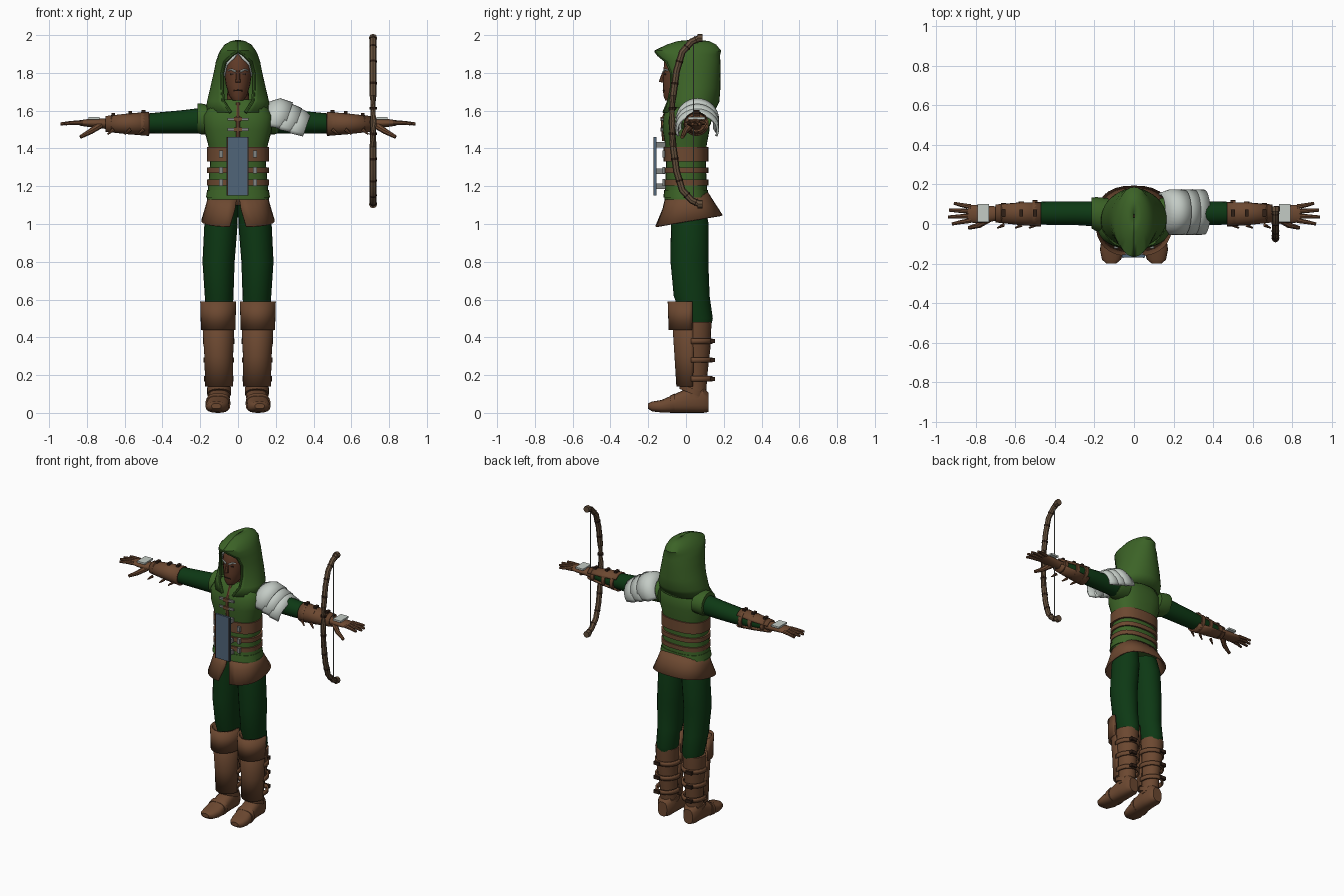
import bpy, bmesh
from math import sin, cos, radians, copysign
from mathutils import Vector

cube = bpy.data.objects.get("Cube")
if cube:
    bpy.data.objects.remove(cube, do_unlink=True)


def material(name, *rgb):
    mat = bpy.data.materials.new(name)
    mat.use_nodes = True
    mat.diffuse_color = (*rgb, 1)
    mat.node_tree.nodes["Principled BSDF"].inputs["Base Color"].default_value = (*rgb, 1)
    return mat


green = material("cloth green", .045, .125, .02)
dark_green = material("dark green", .004, .04, .007)
leather = material("brown leather", .15, .065, .03)
skin_tone = material("brown skin", .115, .042, .02)
pale = material("pale grey", .55, .6, .56)
steel_blue = material("steel blue", .08, .13, .19)
wood = material("bow wood", .13, .08, .045)
metal = material("buckle grey", .22, .23, .22)
shadow_brown = material("dark brown", .03, .014, .008)


def finish(name, bm, mat, mirrored, thick=0):
    """Turn a bmesh into a smooth object, optionally hollow and mirrored across x."""
    bmesh.ops.recalc_face_normals(bm, faces=bm.faces)
    mesh = bpy.data.meshes.new(name)
    bm.to_mesh(mesh)
    bm.free()
    mesh.materials.append(mat)
    mesh.polygons.foreach_set("use_smooth", [True] * len(mesh.polygons))
    mesh.set_sharp_from_angle(angle=radians(38))
    obj = bpy.data.objects.new(name, mesh)
    bpy.context.collection.objects.link(obj)
    if thick:
        solid = obj.modifiers.new("thickness", "SOLIDIFY")
        solid.thickness, solid.offset = thick, 0
    if mirrored:
        obj.modifiers.new("mirror", "MIRROR")
    return obj


def loft(name, mat, axis, rows, mirrored=False, middle=180, thick=0, tilt=0, power=1, count=20):
    """Skin elliptic rows (t, a, b, radius_a, radius_b[, gap]) along an axis.
    With a gap angle the rows are open arcs centred on the middle angle."""
    bm = bmesh.new()
    is_open = len(rows[0]) > 5
    rings = []
    for t, a, b, ra, rb, *gap in rows:
        reach = 180 - (gap[0] if gap else 0)
        ring = []
        for i in range(count + is_open):
            angle = radians(middle + (2 * i / count - 1) * reach)
            s, c = sin(angle), cos(angle)
            u = a + ra * copysign(abs(s) ** power, s)
            drop = -rb * copysign(abs(c) ** power, c)
            v, w = b + drop, t + tilt * drop
            place = {"x": (w, u, v), "y": (u, w, v), "z": (u, v, w)}[axis]
            ring.append(bm.verts.new(place))
        rings.append(ring)
    for low, high in zip(rings, rings[1:]):
        for i in range(count):
            j = (i + 1) % len(low)
            bm.faces.new((low[i], low[j], high[j], high[i]))
    if not is_open:
        bm.faces.new(rings[0])
        bm.faces.new(rings[-1])
    return finish(name, bm, mat, mirrored, thick)


def box(name, mat, centre, size, mirrored=False):
    bm = bmesh.new()
    bmesh.ops.create_cube(bm, size=1)
    bmesh.ops.scale(bm, vec=size, verts=bm.verts)
    bmesh.ops.translate(bm, vec=centre, verts=bm.verts)
    return finish(name, bm, mat, mirrored)


def tube(name, mat, points, radius, tip=1, mirrored=False, sides=8):
    """Tapered round rod through the points."""
    bm = bmesh.new()
    pts = [Vector(p) for p in points]
    rings = []
    for i, p in enumerate(pts):
        along = pts[min(i + 1, len(pts) - 1)] - pts[max(i - 1, 0)]
        turn = Vector((0, 0, 1)).rotation_difference(along)
        r = radius * (1 + (tip - 1) * i / (len(pts) - 1))
        rings.append([bm.verts.new(p + turn @ Vector((r * cos(a), r * sin(a), 0)))
                      for a in (radians(360 * k / sides) for k in range(sides))])
    for low, high in zip(rings, rings[1:]):
        for k in range(sides):
            j = (k + 1) % sides
            bm.faces.new((low[k], low[j], high[j], high[k]))
    bm.faces.new(rings[0])
    bm.faces.new(rings[-1])
    return finish(name, bm, mat, mirrored)


# Trousers
loft("trouser_leg", dark_green, "z", [
    (1.1, .08, .01, .08, .09), (1, .09, .02, .088, .1), (.8, .103, .018, .085, .1),
    (.62, .1, .03, .076, .095), (.5, .1, .06, .07, .082), (.45, .1, .06, .06, .07)], True)

# Boots with shin guard, knee guard and rear straps
loft("boot_shaft", leather, "z", [
    (.08, .1, .045, .058, .06), (.2, .1, .045, .055, .068), (.35, .105, .05, .07, .08),
    (.48, .105, .055, .078, .08)], True)
loft("shin_guard", leather, "z", [
    (.14, .1, .02, .068, .065, 75), (.3, .102, .025, .07, .08, 80),
    (.58, .105, .025, .085, .098, 85)], True, middle=0, thick=.012)
loft("knee_guard", leather, "z", [
    (.44, .105, .015, .084, .1, 80), (.59, .105, .015, .088, .105, 80)],
    True, middle=0, thick=.014)
loft("foot", leather, "y", [
    (.12, .1, .055, .035, .05), (.09, .1, .07, .055, .07), (.02, .1, .068, .055, .068),
    (-.05, .103, .052, .058, .052), (-.13, .11, .035, .062, .033),
    (-.18, .114, .034, .048, .026), (-.2, .115, .036, .025, .014)], True, power=.75)
loft("toe_band", leather, "y", [
    (-.085, .107, .045, .066, .045), (-.06, .105, .052, .065, .052)], True, power=.75)
loft("ankle_band", leather, "z", [
    (.1, .1, .035, .064, .07), (.13, .1, .035, .064, .07)], True, tilt=-.4)
for z in (.18, .28, .38):
    loft("boot_strap", leather, "z", [
        (h, .102, .05, .066 + z / 30, .085, 75) for h in (z - .014, z + .014)],
        True, thick=.012)
    box("boot_buckle", shadow_brown, (.125, .142, z), (.045, .022, .022), True)

# Split skirt
loft("skirt", leather, "z", [
    (1.16, 0, 0, .15, .105, 1), (1.1, 0, .01, .165, .13, 3), (1.015, 0, .015, .19, .175, 9)],
    thick=.01, tilt=.17, power=.8, count=28)

# Vest and straps around the waist
torso = [(1.13, .165, .115), (1.2, .158, .11), (1.32, .148, .105), (1.42, .158, .11),
         (1.5, .18, .125), (1.57, .185, .12), (1.62, .155, .1), (1.66, .08, .07)]
loft("vest", green, "z", [(z, 0, 0, w, d) for z, w, d in torso], power=.8, count=28)
for z, half in ((1.22, .015), (1.285, .015), (1.37, .038)):
    loft("waist_strap", leather, "z", [
        (z + side * half, 0, 0, .163, .118) for side in (-1, 1)], power=.8, count=28)
    box("waist_buckle", metal, (.09, -.117, z), (.02, .014, .036), True)
loft("vest_hem", green, "z", [(1.14, 0, 0, .17, .12), (1.18, 0, 0, .163, .115)],
     power=.8, count=28)
loft("armhole", green, "x", [
    (.13, .04, 1.55, .09, .075), (.19, .05, 1.555, .086, .082),
    (.215, .055, 1.56, .078, .078)], True)

# Chest closure and front plate
tube("chest_seam", leather, [(0, -.08, 1.64), (0, -.122, 1.55), (0, -.115, 1.44)], .012)
for z in (1.5, 1.555):
    box("chest_clasp", metal, (.036, -.125, z), (.04, .014, .014), True)
    box("clasp_leather", leather, (0, -.127, z), (.04, .018, .022))
box("front_plate", steel_blue, (-.003, -.162, 1.305), (.115, .014, .31))
for z in (1.2, 1.28, 1.42):
    box("plate_mount", metal, (0, -.133, z), (.09, .05, .03))
for x in (-.055, .049):
    box("plate_rim", shadow_brown, (x, -.17, 1.305), (.005, .004, .31))

# Sleeves, bracers and hands
loft("sleeve", dark_green, "x", [
    (.15, .05, 1.55, .065, .07), (.3, .055, 1.54, .06, .062), (.42, .055, 1.535, .06, .056),
    (.55, .055, 1.53, .053, .048), (.66, .055, 1.53, .038, .034)], True)
loft("bracer", leather, "x", [
    (.47, .055, 1.53, .063, .059, 35), (.58, .055, 1.53, .055, .05, 25),
    (.7, .055, 1.53, .042, .037, 20)], True, middle=270, thick=.01)
for x, r in ((.5, .066), (.57, .06), (.66, .05)):
    loft("bracer_strap", leather, "x", [
        (x + d, .055, 1.53, r, r - .004) for d in (-.013, .013)], True)
    tube("strap_end", leather, [(x, -.005, 1.5), (x + .03, -.02, 1.475)], .01, .4, True)
    box("bracer_buckle", shadow_brown, (x, .055, 1.53 + r), (.02, .035, .014), True)
loft("palm", leather, "x", [
    (.67, .055, 1.53, .032, .03), (.74, .05, 1.533, .042, .025),
    (.8, .05, 1.535, .046, .02), (.84, .052, 1.535, .042, .014)], True)
for i in range(4):
    y, stretch = .018 + i * .023, (.085, .105, .1, .075)[i]
    spread = (i - 1.5) * .012
    tube("finger", leather, [(.825, y, 1.537), (.835 + stretch / 2, y + spread / 2, 1.535),
                             (.835 + stretch, y + spread, 1.53)], .013, .6, True)
tube("thumb", leather, [(.73, .03, 1.525), (.78, -.005, 1.49), (.835, -.02, 1.46)],
     .02, .5, True)
box("hand_plate", pale, (.762, .055, 1.56), (.06, .09, .012), True)

# Layered guard on the left shoulder
for k in range(3):
    loft("shoulder_guard", pale, "x", [
        (.13 + k * .055, .06, 1.555 - k * .018, .09, .085, 80),
        (.185 + k * .055, .06, 1.55 - k * .02, .11, .11 - k * .006, 72),
        (.255 + k * .05, .06, 1.54 - k * .022, .108, .098 - k * .008, 68)],
        thick=.012, tilt=.35)

# Head and face
loft("neck", skin_tone, "z", [(1.58, 0, .01, .065, .06), (1.72, 0, -.01, .055, .055)])
loft("head", skin_tone, "z", [
    (1.655, 0, -.075, .028, .035), (1.68, 0, -.06, .048, .06), (1.74, 0, -.04, .065, .082),
    (1.8, 0, -.03, .074, .09), (1.87, 0, -.03, .07, .085), (1.91, 0, -.02, .045, .06)])
tube("nose", skin_tone, [(0, -.113, 1.81), (0, -.126, 1.77), (0, -.13, 1.75)], .009, 1.6)
tube("lips", shadow_brown, [(-.022, -.113, 1.705), (0, -.12, 1.708), (.022, -.113, 1.705)], .004)
tube("eyebrow", pale, [(.012, -.119, 1.806), (.035, -.112, 1.818), (.052, -.096, 1.813)],
     .006, .7, True)
box("eye", shadow_brown, (.03, -.111, 1.792), (.022, .008, .008), True)
loft("hair", pale, "z", [
    (1.78, 0, -.02, .078, .088, 62), (1.84, 0, -.025, .08, .094, 48),
    (1.875, 0, -.025, .075, .092, 18), (1.905, 0, -.02, .058, .076, 1)], thick=.01)

# Hood
hood = loft("hood", green, "z", [
    (1.59, 0, .01, .165, .13, 14), (1.65, 0, .03, .157, .14, 30), (1.72, 0, .035, .14, .14, 37),
    (1.8, 0, .03, .122, .145, 43), (1.86, 0, .02, .11, .155, 38), (1.895, 0, .01, .098, .163, 18),
    (1.915, 0, .01, .088, .17, 0), (1.945, 0, .03, .066, .125, 0), (1.962, 0, .04, .035, .08, 0),
    (1.968, 0, .04, .003, .01, 0)], thick=.014, count=32)
rim = [v.co.copy() for v in hood.data.vertices]
edge = [rim[row * 33] for row in range(7)]
tube("hood_hem", green, edge, .009, mirrored=True)

# Bow with wrapped grip, held upright by the left hand
profile = [(.075, 1.985), (.03, 1.965), (-.02, 1.91), (-.05, 1.81), (-.068, 1.68)]
arc = [(.715, y, z) for y, z in profile]
arc += [(.715, -.075, 1.545)]
arc += [(x, y, 3.09 - z) for x, y, z in reversed(arc[:-1])]
tube("bow_limbs", wood, arc, .018)
tube("bow_string", metal, [(.715, .04, 1.965), (.715, .04, 1.125)], .003)
for (x, y, z), (_, y2, z2) in zip(arc, arc[1:]):
    start, end = Vector((x, y, z)), Vector((x, y2, z2))
    tube("bow_wrap", shadow_brown, [start.lerp(end, .45), start.lerp(end, .55)], .02)
for z in (1.985, 1.105):
    tube("bow_tip", wood, [(.715, .062, z), (.715, .088, z)], .022)
